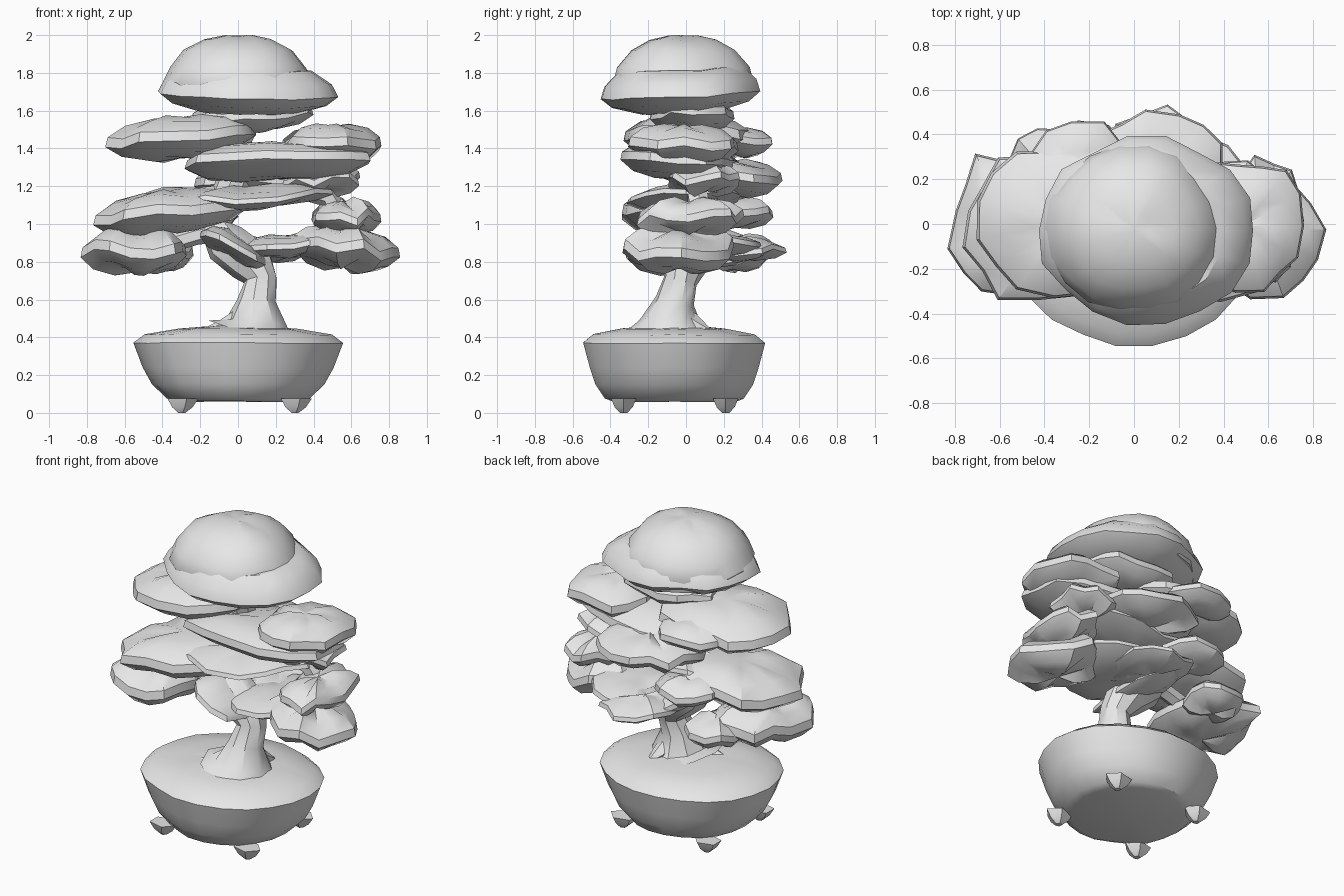
import bpy, bmesh, math, random
from mathutils import Vector

random.seed(11)
if "Cube" in bpy.data.objects:
    bpy.data.objects.remove(bpy.data.objects["Cube"], do_unlink=True)

grey = bpy.data.materials.new("pale grey clay")
grey.use_nodes = True
grey.diffuse_color = (0.8, 0.8, 0.8, 1)
grey.node_tree.nodes["Principled BSDF"].inputs["Base Color"].default_value = (0.8, 0.8, 0.8, 1)


def skin(name, rings, bottom, top, angle=35):
    """Joins rings of points into a closed body with a pole at each end."""
    bm = bmesh.new()
    loops = [[bm.verts.new(p) for p in ring] for ring in rings]
    n = len(loops[0])
    for low, high in zip(loops, loops[1:]):
        for i in range(n):
            j = (i + 1) % n
            bm.faces.new((low[i], low[j], high[j], high[i]))
    for loop, pole in ((loops[0], bottom), (loops[-1], top)):
        tip = bm.verts.new(pole)
        for i in range(n):
            bm.faces.new((loop[i], loop[(i + 1) % n], tip))
    bmesh.ops.recalc_face_normals(bm, faces=bm.faces)
    mesh = bpy.data.meshes.new(name)
    bm.to_mesh(mesh)
    bm.free()
    mesh.materials.append(grey)
    obj = bpy.data.objects.new(name, mesh)
    bpy.context.collection.objects.link(obj)
    bpy.ops.object.select_all(action="DESELECT")
    obj.select_set(True)
    bpy.context.view_layer.objects.active = obj
    bpy.ops.object.shade_smooth_by_angle(angle=math.radians(angle))


def lathe(name, cx, cy, profile, sides=20, rough=0.0, tilt=(0, 0), square=1.0):
    """Oval turned body; profile rows are x radius, y radius, height."""
    lobes = [1 + rough * random.uniform(-0.65, 0.35) for _ in range(sides)]
    waves = [random.uniform(-1, 1) * rough * 0.12 for _ in range(sides)]
    rings = []
    for rx, ry, z in profile:
        ring = []
        for i in range(sides):
            a = math.tau * i / sides
            c, s = (math.copysign(abs(t) ** square, t) for t in (math.cos(a), math.sin(a)))
            x, y = rx * lobes[i] * c, ry * lobes[i] * s
            ring.append((cx + x, cy + y, z + waves[i] + tilt[0] * x + tilt[1] * y))
        rings.append(ring)
    skin(name, rings, (cx, cy, profile[0][2]), (cx, cy, profile[-1][2]))


def pad(name, x0, x1, y0, y1, z0, z1, tilt=(0, 0), rough=0.2, sides=15):
    """Foliage cloud: keeled underside, thick boxy rim, soft domed top."""
    rx, ry, h = (x1 - x0) / 2, (y1 - y0) / 2, z1 - z0
    shape = ((0.4, 0.0), (0.78, 0.13), (1.0, 0.4), (0.97, 0.63), (0.74, 0.87), (0.36, 0.98))
    profile = [(rx * r, ry * r, z0 + h * t) for r, t in shape]
    lathe(name, (x0 + x1) / 2, (y0 + y1) / 2, profile, sides, rough, tilt, 0.88)


def limb(name, path, sides=9):
    """Tapering tube; path rows are x, y, z, radius."""
    pts = [Vector(p[:3]) for p in path]
    rings = []
    for i, p in enumerate(pts):
        d = (pts[min(i + 1, len(pts) - 1)] - pts[max(i - 1, 0)]).normalized()
        u = d.cross(Vector((0, 1, 0))).normalized()
        v = d.cross(u)
        r = path[i][3]
        rings.append([p + r * (u * math.cos(math.tau * k / sides) + v * math.sin(math.tau * k / sides))
                      for k in range(sides)])
    skin(name, rings, pts[0], pts[-1])


# Pot with a softly domed soil top
lathe("pot", 0, -0.06, [(0.33, 0.33, 0.06), (0.38, 0.37, 0.075), (0.46, 0.42, 0.15), (0.51, 0.45, 0.24),
                        (0.56, 0.485, 0.37), (0.5, 0.43, 0.415), (0.32, 0.28, 0.445), (0.13, 0.11, 0.46)],
      22, 0.03)

# Four small pointed feet under the pot
for side, sx in (("left", 1), ("right", -1)):
    for end, y in (("front", -0.33), ("back", 0.21)):
        lathe(f"{end}_{side}_foot", sx * 0.3, y,
              [(0.02, 0.02, 0.0), (0.06, 0.05, 0.03), (0.09, 0.07, 0.075)], 5)

# Crooked trunk with a flared root base
limb("trunk", [(0.08, -0.08, 0.41, 0.25), (0.1, -0.08, 0.47, 0.17), (0.1, -0.06, 0.59, 0.105),
               (0.12, -0.03, 0.7, 0.09), (0.07, 0.0, 0.8, 0.125), (-0.06, 0.02, 0.9, 0.12),
               (-0.12, 0.04, 1.0, 0.09), (-0.06, 0.05, 1.12, 0.1), (0.0, 0.04, 1.28, 0.1),
               (-0.02, 0.03, 1.45, 0.1), (0.06, 0.0, 1.66, 0.12)])
limb("right_root", [(0.04, -0.1, 0.5, 0.07), (-0.08, -0.13, 0.45, 0.045), (-0.17, -0.15, 0.43, 0.02)], 6)
limb("back_root", [(0.12, -0.02, 0.5, 0.07), (0.15, 0.06, 0.45, 0.05), (0.17, 0.12, 0.43, 0.02)], 6)

# Branches reaching into the foliage
limb("right_low_branch", [(-0.1, 0.03, 0.96, 0.06), (-0.22, 0.02, 0.94, 0.05), (-0.42, 0.02, 0.88, 0.05)], 6)
limb("left_mid_branch", [(0.3, 0.05, 1.19, 0.05), (0.47, 0.06, 1.15, 0.06), (0.54, 0.08, 1.04, 0.06)], 6)

# Lowest foliage tier
pad("right_low_foliage", -0.83, -0.24, -0.37, 0.33, 0.745, 0.97, (-0.03, 0), 0.25)
pad("right_low_back_foliage", -0.58, -0.22, 0.05, 0.43, 0.76, 0.92, (0, 0), 0.2, 11)
pad("left_low_foliage", 0.28, 0.84, -0.32, 0.27, 0.77, 0.98, (-0.12, 0), 0.25)
pad("left_arm_foliage", 0.0, 0.52, -0.25, 0.4, 0.82, 0.94, (0.12, 0), 0.16, 13)
pad("back_low_foliage", -0.14, 0.36, 0.0, 0.53, 0.82, 0.93, (-0.04, 0), 0.2, 13)
pad("crook_foliage", -0.21, 0.17, -0.3, 0.38, 0.81, 0.95, (-0.4, 0), 0.15, 13)

# Middle foliage tier
pad("right_mid_foliage", -0.79, 0.04, -0.37, 0.33, 0.96, 1.18, (0.1, 0))
pad("right_mid_back_foliage", -0.42, 0.0, 0.05, 0.46, 0.98, 1.13, (0, 0), 0.2, 11)
pad("mid_bridge_foliage", -0.4, 0.5, -0.3, 0.3, 1.09, 1.2, (0.06, 0.03))
pad("left_mid_foliage", 0.38, 0.75, -0.26, 0.29, 0.95, 1.12, (0, 0), 0.25)
pad("back_mid_foliage", -0.22, 0.41, -0.05, 0.51, 1.15, 1.33, (0, 0), 0.2)
pad("left_mid_upper_foliage", 0.2, 0.66, -0.12, 0.3, 1.16, 1.3, (0.04, 0), 0.25)

# Upper foliage tier
pad("left_upper_foliage", -0.31, 0.72, -0.36, 0.28, 1.24, 1.43, (0.03, -0.1), 0.14)
pad("left_upper_tip_foliage", 0.23, 0.75, -0.32, 0.3, 1.32, 1.52, (0, 0), 0.18)
pad("right_upper_foliage", -0.7, 0.1, -0.32, 0.35, 1.35, 1.57, (0.09, 0), 0.16)
pad("right_upper_back_foliage", -0.46, -0.02, 0.05, 0.46, 1.37, 1.52, (0.05, 0), 0.2, 11)
pad("upper_bridge_foliage", -0.24, 0.38, -0.2, 0.26, 1.5, 1.67, (0.04, 0), 0.18)

# Crown: wide skirt below a rounded cap
lathe("crown_skirt", 0.055, -0.03,
      [(0.26, 0.2, 1.59), (0.42, 0.36, 1.635), (0.485, 0.42, 1.685), (0.45, 0.4, 1.75), (0.34, 0.33, 1.82)],
      18, 0.07, (-0.03, 0.06))
lathe("crown_cap", 0.0, -0.02,
      [(0.38, 0.36, 1.67), (0.4, 0.38, 1.75), (0.36, 0.36, 1.83), (0.29, 0.28, 1.92), (0.18, 0.18, 1.975),
       (0.07, 0.08, 1.997)], 18, 0.06)
